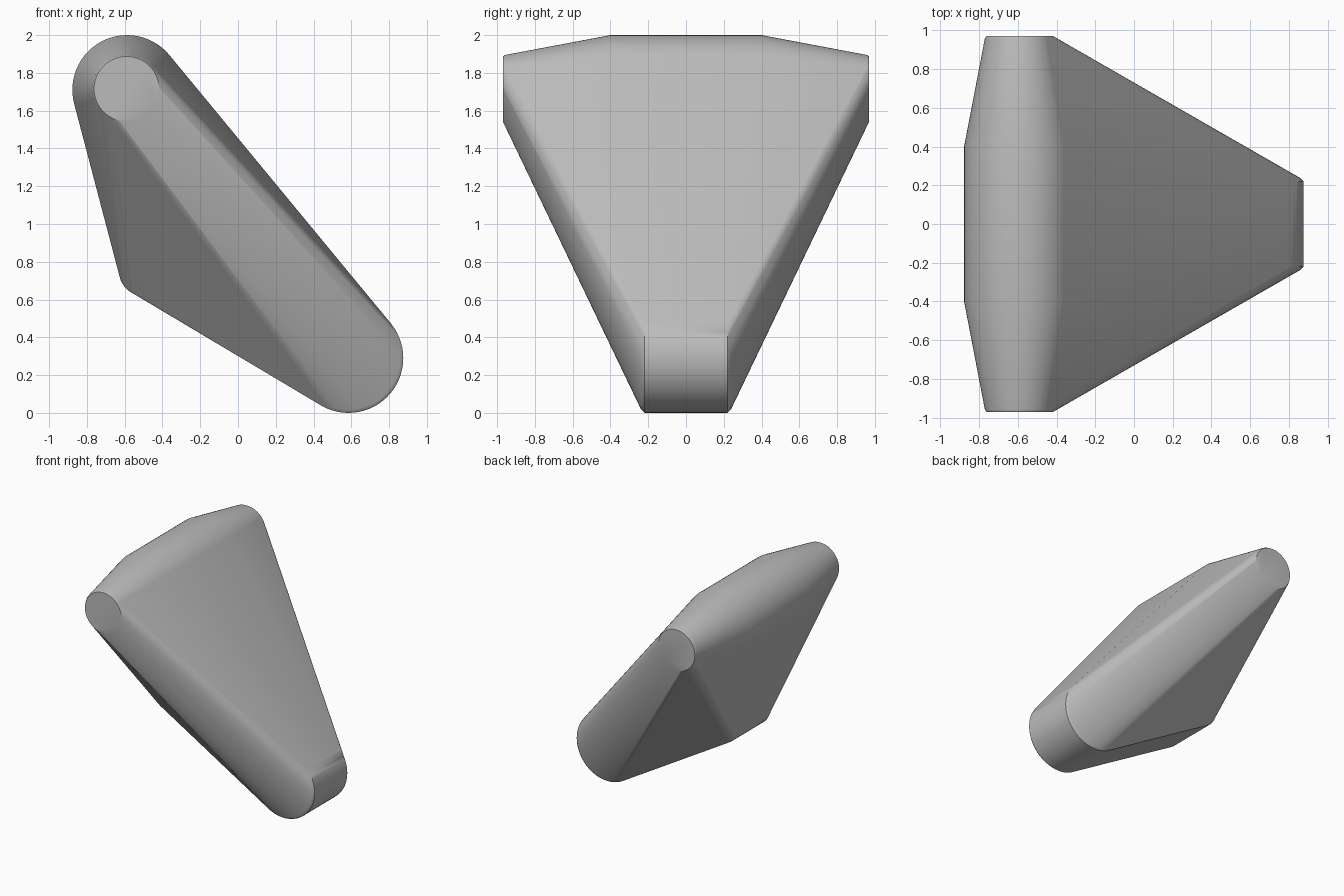
import bpy, bmesh, math

cube = bpy.data.objects.get("Cube")
if cube:
    bpy.data.objects.remove(cube, do_unlink=True)

# Single grey finish
grey = bpy.data.materials.new("plain_grey")
grey.use_nodes = True
colour = (0.5, 0.5, 0.5, 1)
grey.diffuse_color = colour
grey.node_tree.nodes["Principled BSDF"].inputs["Base Color"].default_value = colour

bm = bmesh.new()


def ring_pair(x, z, radius, y, segments=64):
    """Matching circles across the y = 0 plane."""
    for side in (-1, 1):
        for i in range(segments):
            a = math.tau * i / segments
            bm.verts.new((x + radius * math.cos(a), side * y, z + radius * math.sin(a)))


# Upper roller: wide middle tapering to bevelled small ends
ring_pair(-0.587, 1.71, 0.29, 0.40)
ring_pair(-0.59, 1.715, 0.18, 0.957)
ring_pair(-0.59, 1.715, 0.172, 0.97)
# Lower roller with bevelled rims
ring_pair(0.585, 0.29, 0.29, 0.22)
ring_pair(0.585, 0.29, 0.272, 0.238)
# Rear corner roller
ring_pair(-0.50, 0.75, 0.13, 0.22)
ring_pair(-0.50, 0.75, 0.118, 0.238)

# Stretch one skin around all the rollers
hull = bmesh.ops.convex_hull(bm, input=bm.verts[:])
loose = {g for g in hull["geom_interior"] + hull["geom_unused"]
         if isinstance(g, bmesh.types.BMVert)}
bmesh.ops.delete(bm, geom=list(loose), context="VERTS")
bmesh.ops.dissolve_limit(bm, angle_limit=math.radians(0.2),
                         verts=bm.verts[:], edges=bm.edges[:])
bmesh.ops.recalc_face_normals(bm, faces=bm.faces[:])

mesh = bpy.data.meshes.new("wedge_body")
bm.to_mesh(mesh)
bm.free()
mesh.materials.append(grey)
body = bpy.data.objects.new("wedge_body", mesh)
bpy.context.collection.objects.link(body)

# Smooth rounds with crisp rims
bpy.ops.object.select_all(action="DESELECT")
body.select_set(True)
bpy.context.view_layer.objects.active = body
bpy.ops.object.shade_smooth_by_angle(angle=math.radians(30))
weighted = body.modifiers.new("even_shading", "WEIGHTED_NORMAL")
weighted.keep_sharp = True
